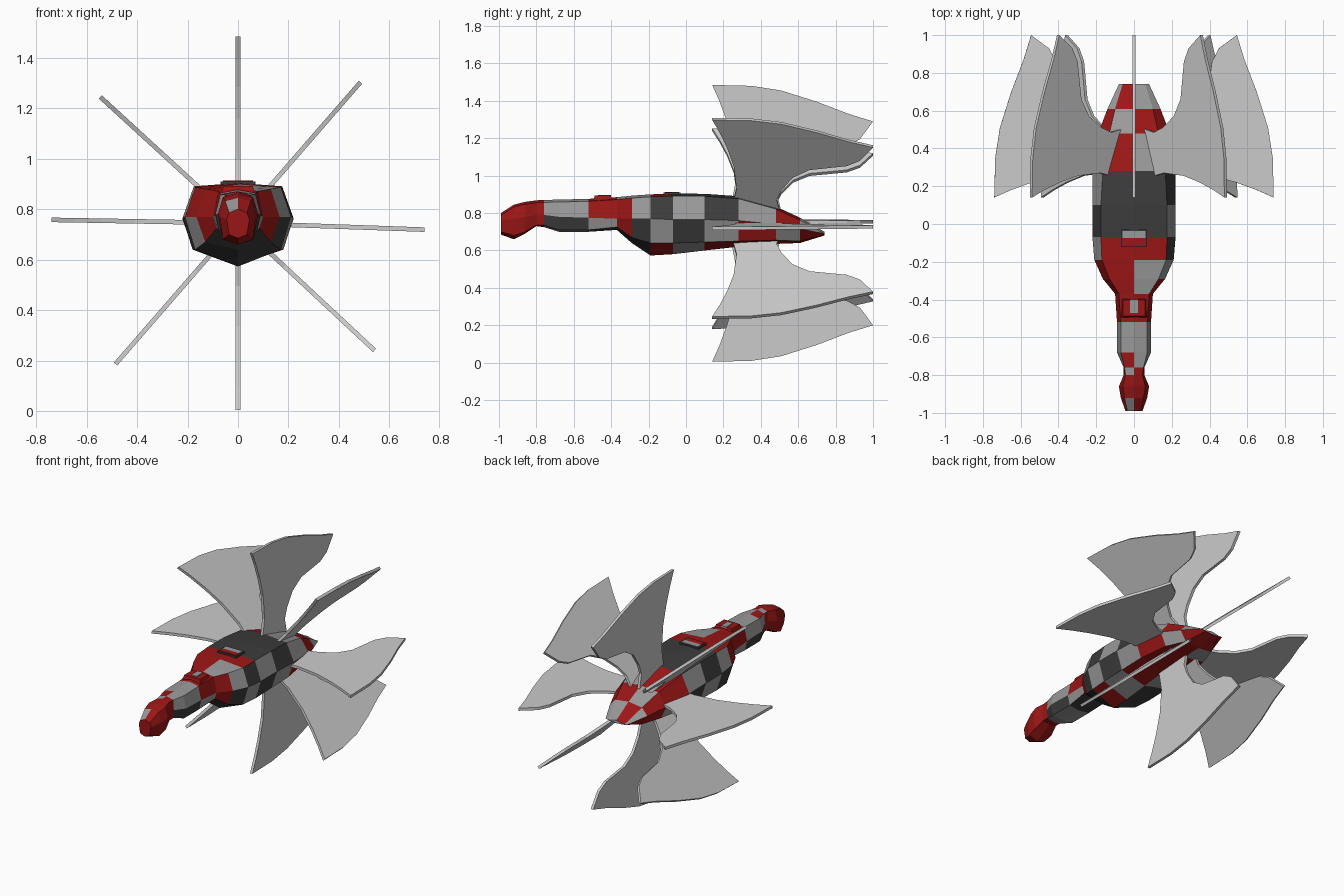
import bpy, bmesh, math
from mathutils import Matrix

if "Cube" in bpy.data.objects:
    bpy.data.objects.remove(bpy.data.objects["Cube"])


def material(name, color):
    m = bpy.data.materials.new(name)
    m.diffuse_color = (*color, 1)
    m.use_nodes = True
    m.node_tree.nodes["Principled BSDF"].inputs["Base Color"].default_value = m.diffuse_color
    return m


RED = material("dark_red", (0.33, 0.008, 0.008))
GREY = material("mid_grey", (0.32, 0.32, 0.32))
DARK = material("charcoal", (0.045, 0.045, 0.045))
MATS = [RED, GREY, DARK]


def make_object(name, bm, mats=()):
    bmesh.ops.recalc_face_normals(bm, faces=bm.faces[:])
    me = bpy.data.meshes.new(name)
    bm.to_mesh(me)
    bm.free()
    for m in mats:
        me.materials.append(m)
    ob = bpy.data.objects.new(name, me)
    bpy.context.collection.objects.link(ob)
    return ob


# Hull stations: y, top z, shoulder half width, side half width, side z,
# lower half width, lower z, keel z
stations = [
    (-0.99, .80, .035, .045, .76, .035, .70, .685),
    (-0.92, .845, .05, .07, .77, .06, .68, .66),
    (-0.86, .86, .06, .08, .78, .065, .70, .69),
    (-0.80, .868, .045, .055, .79, .05, .735, .73),
    (-0.76, .87, .05, .055, .79, .05, .735, .725),
    (-0.68, .872, .07, .09, .78, .075, .71, .70),
    (-0.52, .876, .07, .09, .775, .075, .71, .70),
    (-0.37, .885, .08, .10, .77, .085, .725, .71),
    (-0.29, .893, .13, .165, .77, .13, .67, .64),
    (-0.19, .90, .17, .21, .77, .17, .64, .573),
    (-0.07, .904, .175, .22, .765, .18, .64, .58),
    (0.10, .903, .175, .22, .765, .18, .645, .60),
    (0.28, .89, .165, .22, .76, .18, .65, .62),
    (0.48, .835, .13, .19, .74, .15, .655, .635),
    (0.61, .775, .10, .14, .715, .10, .65, .64),
    (0.74, .70, .06, .08, .69, .05, .683, .68),
]
# Paint per hull segment, clockwise from the right top panel (r/g/d)
paint = ["rrrrrrrg", "rrrrrrrr", "rrrrrrrr", "rrrrrrrg", "ggdggdgr",
         "ggdggdgg", "rrgddgrr", "grrddrrr", "ggdddgrr", "rdgrddgr",
         "dgdgdgdd", "ddgrgdgd", "ggrrrgrr", "rrgrgrrg", "ggrrrrgr"]

bm = bmesh.new()
rings = []
for y, zt, ws, wm, zm, wl, zl, zb in stations:
    zs = zt - 0.013
    pts = [(0, zt), (ws, zs), (wm, zm), (wl, zl), (0, zb), (-wl, zl), (-wm, zm), (-ws, zs)]
    rings.append([bm.verts.new((x, y, z)) for x, z in pts])
for a, b, colours in zip(rings, rings[1:], paint):
    for i, c in enumerate(colours):
        j = (i + 1) % 8
        bm.faces.new((a[i], a[j], b[j], b[i])).material_index = "rgd".index(c)
bm.faces.new(rings[0]).material_index = 0
bm.faces.new(rings[-1]).material_index = 1
make_object("hull", bm, MATS)

# Eight radial fins, outline given as (y, distance from the axis)
outline = [(.14, .74), (.35, .735), (.51, .71), (.70, .65), (.87, .585), (1.0, .545),
           (.93, .45), (.86, .413), (.66, .385), (.57, .33), (.51, .24), (.485, .17),
           (.51, .06), (.24, .06), (.25, .14), (.27, .25), (.255, .41), (.22, .54), (.18, .65)]
angles = [90, 49, -2, -43, -90, -131, 179, 137.5]
for n, angle in enumerate(angles):
    bm = bmesh.new()
    face = bm.faces.new([bm.verts.new((r, y, -0.009)) for y, r in outline])
    ext = bmesh.ops.extrude_face_region(bm, geom=[face])
    top = [v for v in ext["geom"] if isinstance(v, bmesh.types.BMVert)]
    bmesh.ops.translate(bm, vec=(0, 0, 0.018), verts=top)
    turn = Matrix.Translation((0, 0, 0.745)) @ Matrix.Rotation(math.radians(-angle), 4, 'Y')
    bm.transform(turn)
    make_object(f"fin_{n + 1}", bm)


def box(name, x, y, z, mat, taper=0.0):
    bm = bmesh.new()
    bmesh.ops.create_cube(bm, size=1)
    for v in bm.verts:
        sx, sy, sz = (int(c > 0) for c in v.co)
        inset = taper if sz else 0
        v.co = (x[sx] + (-inset if sx else inset), y[sy] + (-inset if sy else inset), z[sz])
    make_object(name, bm, [mat])


# Roof hatch with checkered tiles
box("hatch_base", (-.07, .07), (-.12, -.03), (.88, .910), DARK)
box("hatch_tile_grey", (-.06, 0), (-.075, -.038), (.90, .913), GREY)
box("hatch_tile_grey_right", (0, .06), (-.075, -.038), (.90, .913), GREY)
box("hatch_tile_red", (-.06, .06), (-.112, -.075), (.90, .913), RED)

# Cockpit bump on the neck
box("cockpit", (-.07, .07), (-.50, -.39), (.85, .893), RED, 0.012)
box("cockpit_window", (-.02, .02), (-.47, -.40), (.87, .897), GREY)
